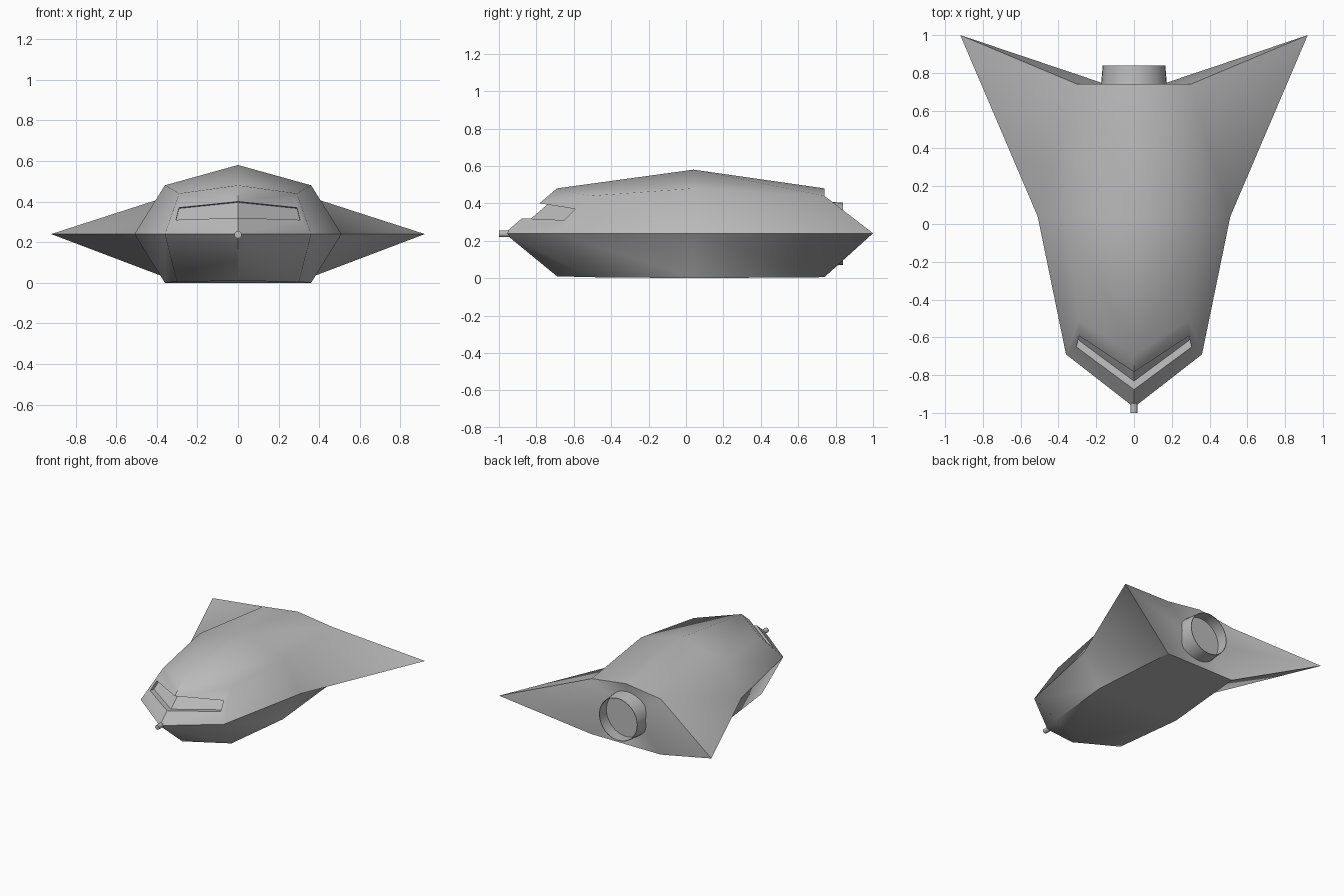
import bpy, bmesh, math

cube = bpy.data.objects.get("Cube")
if cube:
    bpy.data.objects.remove(cube, do_unlink=True)

grey = bpy.data.materials.new("hull_grey")
grey.use_nodes = True
COLOUR = (0.5, 0.5, 0.5, 1)
grey.diffuse_color = COLOUR
grey.node_tree.nodes["Principled BSDF"].inputs["Base Color"].default_value = COLOUR

WAIST = 0.24


def finish(name, bm, angle):
    """Turn a bmesh into a shaded object."""
    bmesh.ops.recalc_face_normals(bm, faces=bm.faces)
    mesh = bpy.data.meshes.new(name)
    bm.to_mesh(mesh)
    bm.free()
    mesh.materials.append(grey)
    obj = bpy.data.objects.new(name, mesh)
    bpy.context.collection.objects.link(obj)
    bpy.ops.object.select_all(action="DESELECT")
    obj.select_set(True)
    bpy.context.view_layer.objects.active = obj
    bpy.ops.object.shade_smooth_by_angle(angle=math.radians(angle))
    return obj


def on_brow(x, z):
    """Point on the sloping panel beside the nose."""
    return (x, -0.97 + 0.28 * (x / 0.36 + (z - WAIST) / 0.24), z)


# Half of the hull, as named corners
P = {
    "nose": (0, -0.97, WAIST), "cheek": (0.36, -0.69, WAIST),
    "side": (0.51, 0.04, WAIST), "tip": (0.92, 1.0, WAIST),
    "tail": (0, 0.69, WAIST),
    # upper deck
    "up_front": (0, -0.69, 0.48), "up_brow": (0.29, -0.51, 0.44),
    "up_mid": (0, 0.04, 0.58), "up_shoulder": (0.36, 0.04, 0.48),
    "up_back": (0, 0.74, 0.48), "up_hip": (0.30, 0.74, 0.44),
    # belly
    "lo_front": (0, -0.69, 0.01), "lo_brow": (0.30, -0.51, 0.005),
    "lo_mid": (0, 0.04, 0), "lo_shoulder": (0.36, 0.04, 0),
    "lo_back": (0, 0.74, 0.005), "lo_hip": (0.30, 0.74, 0.005),
    # window slot rim
    "sill": on_brow(0, 0.32), "sill_end": on_brow(0.305, 0.31),
    "hood_end": on_brow(0.29, 0.37), "hood": on_brow(0, 0.40),
}
RIM = ["sill", "sill_end", "hood_end", "hood"]
for key in RIM:
    x, y, z = P[key]
    P[key + "_in"] = (x, y + 0.045, z - 0.004)

faces = ["nose cheek sill_end sill", "cheek up_brow hood_end sill_end",
         "up_brow up_front hood hood_end", "nose lo_front lo_brow cheek",
         " ".join(k + "_in" for k in RIM)]
faces += [f"{a} {b} {b}_in {a}_in" for a, b in zip(RIM, RIM[1:])]
for d in ("up", "lo"):
    faces += [f"cheek side {d}_shoulder {d}_brow",
              f"{d}_front {d}_brow {d}_shoulder {d}_mid",
              f"{d}_mid {d}_shoulder {d}_hip {d}_back",
              f"side {d}_hip {d}_shoulder", f"side tip {d}_hip",
              f"tip tail {d}_hip", f"{d}_hip tail {d}_back"]

bm = bmesh.new()
V = {k: bm.verts.new(co) for k, co in P.items()}
for f in faces:
    bm.faces.new([V[k] for k in f.split()])
# Mirror the half and weld the centre line
half = bm.verts[:] + bm.edges[:] + bm.faces[:]
copy = bmesh.ops.duplicate(bm, geom=half)["geom"]
for v in copy:
    if isinstance(v, bmesh.types.BMVert):
        v.co.x = -v.co.x
bmesh.ops.remove_doubles(bm, verts=bm.verts, dist=0.0001)
finish("hull", bm, 50)


def lathe(name, profile, steps, z, angle=40):
    """Spin (radius, y) points round the lengthwise axis."""
    bm = bmesh.new()
    verts = [bm.verts.new((r, y, z)) for r, y in profile]
    edges = [bm.edges.new(pair) for pair in zip(verts, verts[1:])]
    bmesh.ops.spin(bm, geom=verts + edges, cent=(0, 0, z), axis=(0, 1, 0),
                   angle=math.tau, steps=steps)
    bmesh.ops.remove_doubles(bm, verts=bm.verts, dist=0.0001)
    return finish(name, bm, angle)


# Open exhaust tube with a recessed disc, and the stub on the nose
lathe("exhaust", [(0.178, 0.69), (0.166, 0.84), (0.162, 0.84), (0.168, 0.745), (0, 0.745)], 32, 0.237)
lathe("nose_stub", [(0, -0.94), (0.018, -0.94), (0.018, -1.0), (0, -1.0)], 16, 0.237)
